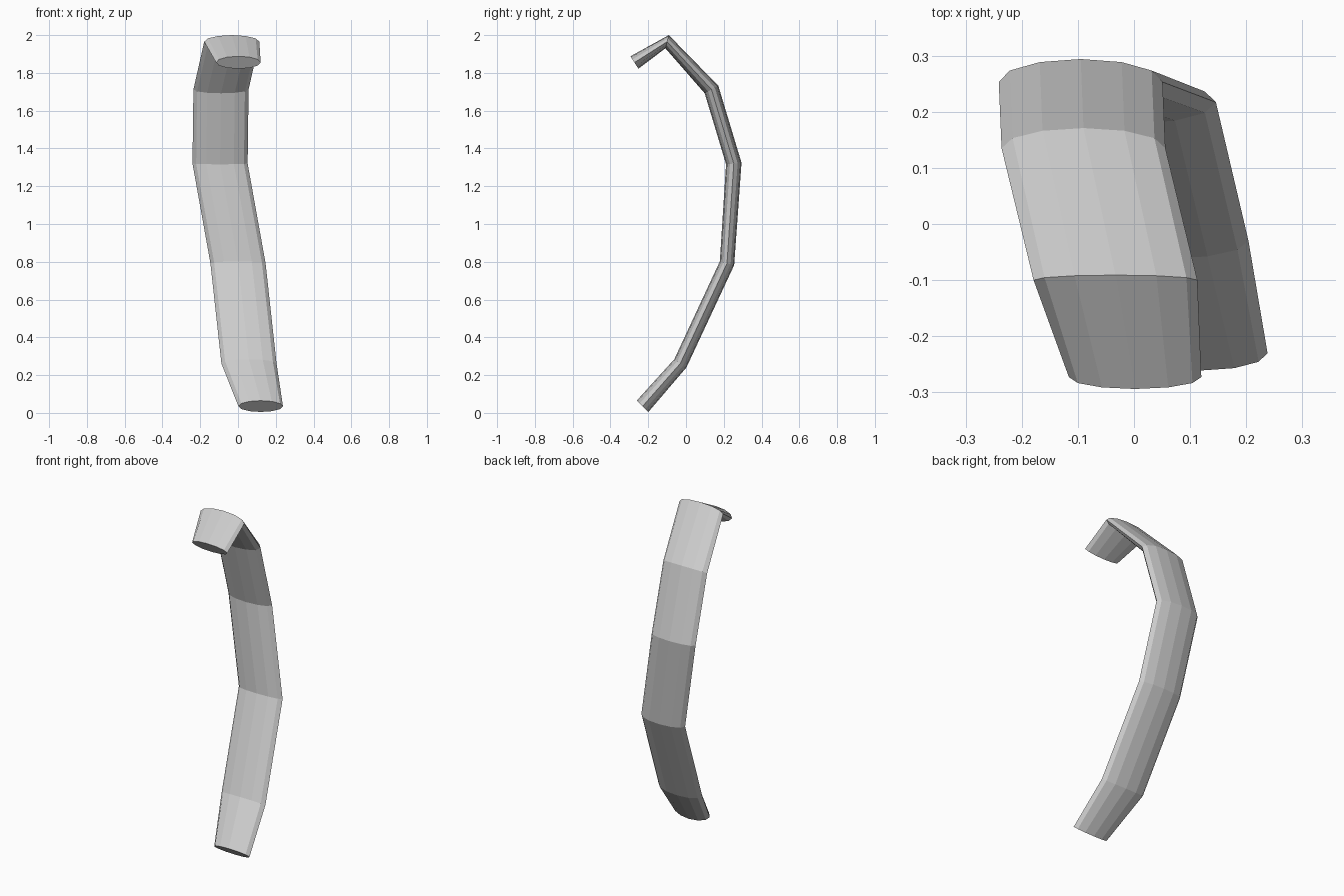
import bpy, bmesh, math
from mathutils import Vector

cube = bpy.data.objects.get("Cube")
if cube:
    bpy.data.objects.remove(cube, do_unlink=True)

SIDES = 12

# One flat grey for the whole strap
grey = bpy.data.materials.new("plain_grey")
grey.use_nodes = True
colour = (0.6, 0.6, 0.6, 1)
grey.diffuse_color = colour
grey.node_tree.nodes["Principled BSDF"].inputs["Base Color"].default_value = colour

# Path stations: centre, half width along x, half thickness vector (y, z)
stations = [
    ((0.12, -0.23, 0.035), 0.118, (0.031, -0.03)),
    ((0.058, -0.03, 0.262), 0.146, (0.032, -0.022)),
    ((0.0, 0.217, 0.792), 0.146, (0.038, -0.01)),
    ((-0.095, 0.253, 1.32), 0.146, (0.041, 0.004)),
    ((-0.09, 0.135, 1.712), 0.146, (0.036, 0.02)),
    ((-0.033, -0.1, 1.965), 0.146, (0.009, 0.035)),
    ((0.002, -0.273, 1.855), 0.118, (-0.021, 0.033)),
]


def add_ring(bm, centre, half_width, thickness):
    """Flattened oval cross-section at one station."""
    across = Vector((half_width, 0, 0))
    through = Vector((0, *thickness))
    angles = [math.tau * i / SIDES for i in range(SIDES)]
    return [bm.verts.new(Vector(centre) + across * math.cos(a) + through * math.sin(a))
            for a in angles]


# Curved strap: oval sections joined along the path and capped at both ends
bm = bmesh.new()
rings = [add_ring(bm, *s) for s in stations]
for low, high in zip(rings, rings[1:]):
    for i in range(SIDES):
        j = (i + 1) % SIDES
        bm.faces.new((low[i], low[j], high[j], high[i]))
bm.faces.new(rings[0])
bm.faces.new(rings[-1])
bmesh.ops.recalc_face_normals(bm, faces=bm.faces)

mesh = bpy.data.meshes.new("curved_strap")
bm.to_mesh(mesh)
bm.free()
mesh.materials.append(grey)
bpy.context.collection.objects.link(bpy.data.objects.new("curved_strap", mesh))
